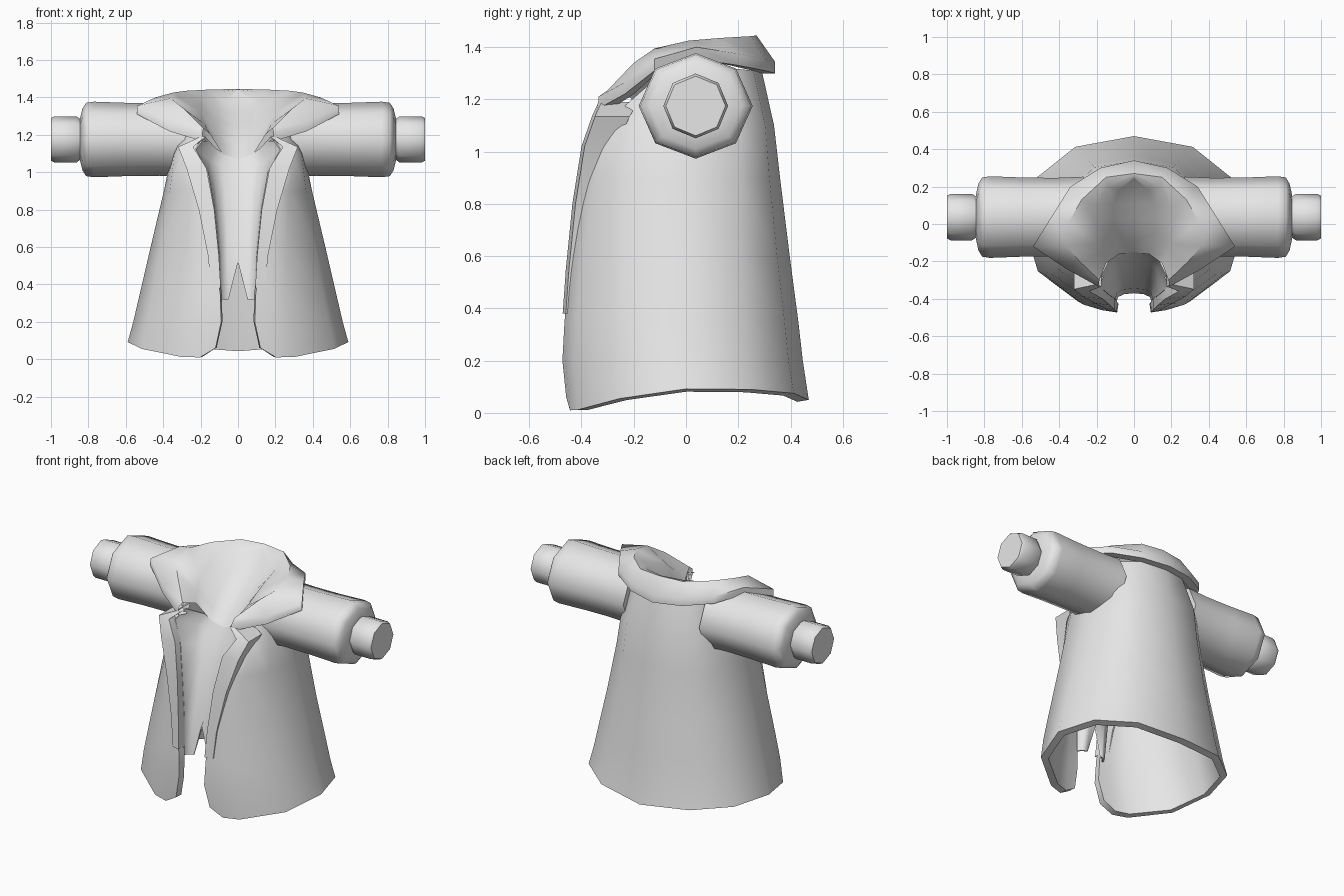
import bpy, bmesh, math
from mathutils import Vector

cube = bpy.data.objects.get("Cube")
if cube:
    bpy.data.objects.remove(cube, do_unlink=True)

# One plain cloth colour
cloth = bpy.data.materials.new("grey_cloth")
cloth.use_nodes = True
grey = (0.8, 0.8, 0.8, 1.0)
cloth.diffuse_color = grey
cloth.node_tree.nodes["Principled BSDF"].inputs["Base Color"].default_value = grey


def loft(name, rows, inside, thickness=0.0, closed=False, caps=False, sharp=50):
    """Skin a grid of points, face it away from 'inside', mirror it across x."""
    bm = bmesh.new()
    grid = [[bm.verts.new(point) for point in row] for row in rows]
    count = len(grid[0])
    for low, high in zip(grid, grid[1:]):
        for j in range(count if closed else count - 1):
            k = (j + 1) % count
            bm.faces.new((low[j], low[k], high[k], high[j]))
    if caps:
        bm.faces.new(grid[0][::-1])
        bm.faces.new(grid[-1])
    bmesh.ops.remove_doubles(bm, verts=bm.verts[:], dist=0.0005)
    bm.normal_update()
    centre = Vector(inside)
    facing = sum(f.normal.dot(f.calc_center_median() - centre) * f.calc_area()
                 for f in bm.faces)
    if facing < 0:
        bmesh.ops.reverse_faces(bm, faces=bm.faces[:])
    mesh = bpy.data.meshes.new(name)
    bm.to_mesh(mesh)
    bm.free()
    mesh.materials.append(cloth)
    obj = bpy.data.objects.new(name, mesh)
    bpy.context.collection.objects.link(obj)
    bpy.ops.object.select_all(action='DESELECT')
    obj.select_set(True)
    bpy.context.view_layer.objects.active = obj
    mirror = obj.modifiers.new("mirror", 'MIRROR')
    mirror.use_clip = True
    bpy.ops.object.modifier_apply(modifier=mirror.name)
    if thickness:
        solid = obj.modifiers.new("solid", 'SOLIDIFY')
        solid.thickness = thickness
        solid.offset = -1
        bpy.ops.object.modifier_apply(modifier=solid.name)
    bpy.ops.object.shade_smooth_by_angle(angle=math.radians(sharp))


# Coat: flared hollow shell, open down the front
# each level: height, half width, front depth, back depth, squareness, opening
levels = [
    (0.0, 0.59, 0.465, 0.47, 2.2, 0.12),
    (0.2, 0.56, 0.477, 0.447, 2.2, 0.09),
    (0.35, 0.525, 0.47, 0.43, 2.2, 0.095),
    (0.6, 0.467, 0.455, 0.397, 2.2, 0.13),
    (0.9, 0.396, 0.425, 0.36, 2.4, 0.19),
    (1.1, 0.355, 0.385, 0.337, 2.7, 0.25),
    (1.2, 0.28, 0.34, 0.29, 2.5, 0.2),
]
back_steps = (1.0, 0.667, 0.333, 0.0)
front_steps = (0.385, 0.77, 0.9, 1.0)
hem = (0.05, 0.075, 0.09, 0.092, 0.055, 0.012, 0.01, 0.06)
shoulder = (1.31, 1.31, 1.32, 1.33, 1.26, 1.18, 1.15, 1.13)


def coat_row(index, level):
    z, width, front, back, square, opening = level
    power = 2 / square
    edge = math.acos((opening / width) ** (1 / power))
    turns = [(s * math.pi / 2, back) for s in back_steps]
    turns += [(s * edge, -front) for s in front_steps]
    heights = hem if index == 0 else shoulder if index == len(levels) - 1 else [z] * 8
    return [(width * math.cos(a) ** power if a < 1.57 else 0,
             depth * math.sin(a) ** power, h)
            for (a, depth), h in zip(turns, heights)]


loft("coat", [coat_row(i, lev) for i, lev in enumerate(levels)], (0, 0, 0.6), 0.045)

# Inner vest: sunken panel with a notched lower edge and side walls to the lapels
# each level: wall height, wall x, wall y, half width, middle y, middle z
vest_levels = [
    (1.19, 0.175, -0.28, 0.12, -0.15, 1.07),
    (1.12, 0.225, -0.315, 0.15, -0.185, 1.01),
    (1.0, 0.16, -0.355, 0.125, -0.225, 0.93),
    (0.8, 0.125, -0.385, 0.105, -0.285, 0.77),
    (0.55, 0.1, -0.40, 0.09, -0.345, 0.55),
    (0.32, 0.092, -0.41, 0.085, -0.37, 0.32),
]
notch = 0.2
vest = []
for wall_z, wall_x, wall_y, width, y, z in vest_levels:
    middle = z + notch if z < 0.5 else z
    vest.append([(0, y, middle), (width * 0.6, y - 0.005, z * 0.8 + wall_z * 0.2),
                 (width, y - 0.02, (z + wall_z) / 2), (wall_x, wall_y, wall_z)])
loft("vest", vest, (0, 0.5, 0.8), 0.01, sharp=70)

# Lapels: raised strips along the opening, pointed at the top
# each level: height, inner x, outer x, depth
lapel_levels = [
    (1.19, 0.175, 0.2, -0.335),
    (1.135, 0.24, 0.32, -0.36),
    (1.02, 0.168, 0.275, -0.40),
    (0.8, 0.127, 0.21, -0.435),
    (0.55, 0.102, 0.16, -0.46),
    (0.38, 0.092, 0.145, -0.472),
]
lapels = [[(inner, y + 0.06, z), (inner, y, z), (outer, y + 0.012, z),
           (outer, y + 0.02 + 0.11 * z, z)] for z, inner, outer, y in lapel_levels]
loft("lapels", lapels, (0.2, 0.5, 0.8), sharp=35)

# Collar: wide cape from the back round to the front, with a valley at the neck
# each station: rim, crest, lip of the neck valley, then valley depth and height
stations = [
    ((0, 0.34, 1.345), (0, 0.27, 1.445), (0, 0.255, 1.442), (0.24, 1.435)),
    ((0.18, 0.30, 1.355), (0.15, 0.25, 1.442), (0.14, 0.2, 1.425), (0.18, 1.37)),
    ((0.34, 0.20, 1.375), (0.28, 0.13, 1.435), (0.2, 0.1, 1.40), (0.11, 1.31)),
    ((0.44, 0.04, 1.40), (0.35, 0.01, 1.425), (0.2, 0.0, 1.365), (0.03, 1.25)),
    ((0.54, -0.12, 1.355), (0.36, -0.12, 1.395), (0.2, -0.1, 1.32), (-0.04, 1.19)),
    ((0.37, -0.235, 1.265), (0.29, -0.2, 1.34), (0.18, -0.16, 1.26), (-0.1, 1.13)),
    ((0.19, -0.335, 1.21), (0.185, -0.3, 1.235), (0.15, -0.21, 1.205), (-0.15, 1.07)),
]
collar = []
for rim, crest, lip, (valley_y, valley_z) in stations:
    x, y, z = rim
    floor = (lip[0] * 0.55, valley_y * 0.8 + lip[1] * 0.2, valley_z * 0.8 + lip[2] * 0.2)
    collar.append([(x * 0.85, y * 0.85, z - 0.045), (x, y, z - 0.045), rim, crest, lip,
                   floor, (0, valley_y, valley_z)])
loft("collar", collar, (0, 0, 0.8), sharp=48)


# Sleeves and hand stubs: eight-sided turned profiles along x
def turned(name, profile, spread, sides=8):
    turns = [2 * math.pi * i / sides for i in range(sides)]
    rings = [[(x, 0.037 + radius * spread * math.sin(a), 1.175 + radius * math.cos(a))
              for a in turns] for x, radius in profile]
    loft(name, rings, (0.6, 0.037, 1.175), closed=True, caps=True)


turned("sleeves", [(0.27, 0.2), (0.42, 0.194), (0.6, 0.196),
                   (0.77, 0.202), (0.812, 0.196), (0.832, 0.165), (0.845, 0.11)], 1.08)
turned("hands", [(0.82, 0.11), (0.845, 0.11), (0.865, 0.124), (0.98, 0.124), (1.0, 0.114)], 1.0)
